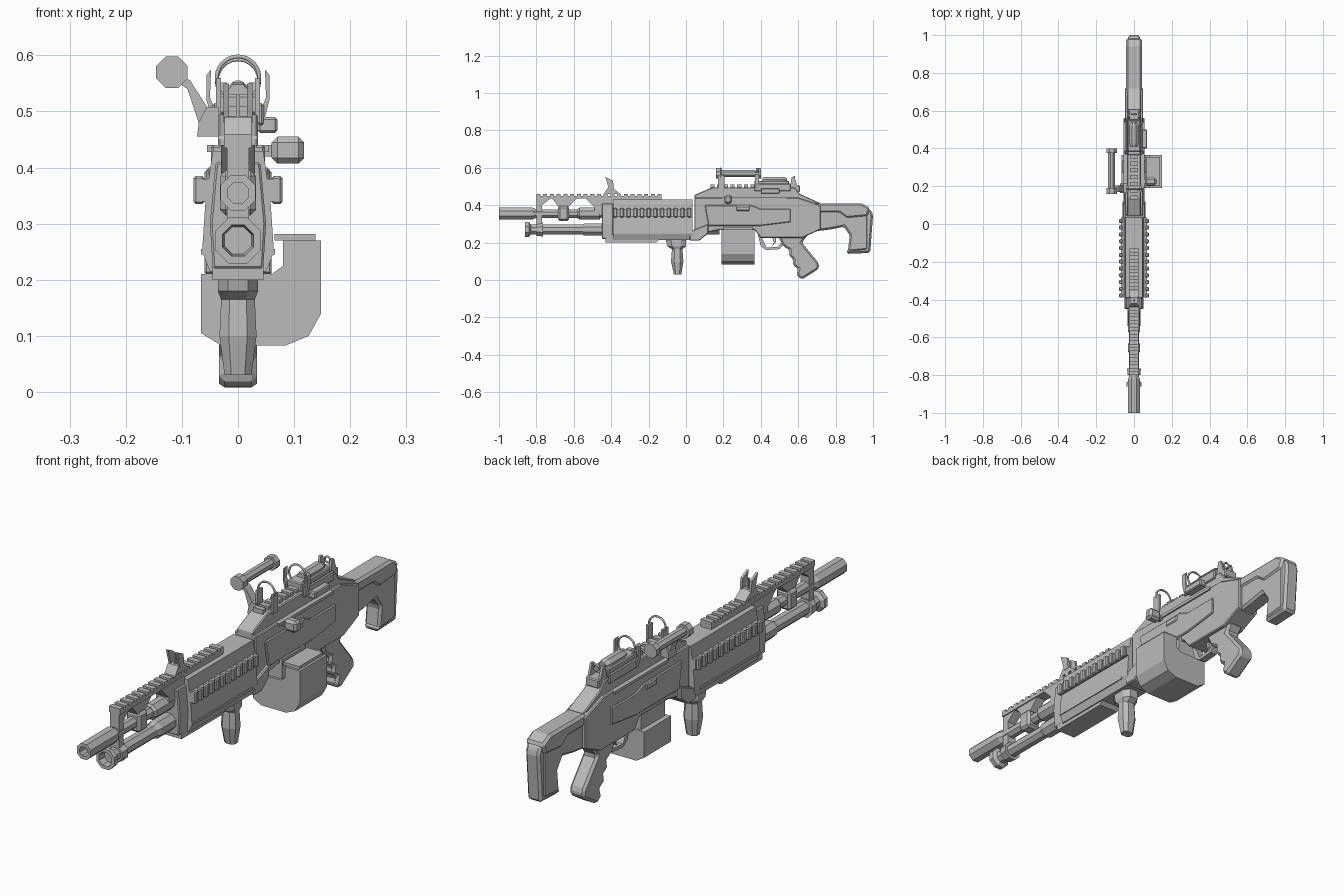
import bpy, bmesh, math

if "Cube" in bpy.data.objects:
    bpy.data.objects.remove(bpy.data.objects["Cube"], do_unlink=True)

metal = bpy.data.materials.new("grey metal")
metal.use_nodes = True
metal.diffuse_color = (.5, .5, .5, 1)
metal.node_tree.nodes["Principled BSDF"].inputs["Base Color"].default_value = metal.diffuse_color

# Shared levels and stations along the length
BORE, TUBE, SIDE = .355, .27, .36
MUZZLE, GUARD_FRONT, GUARD_BACK, BUTT = -1, -.39, .035, 1
RAIL_FRONT, RAIL_BACK, RAIL_TOP = -.8, -.13, .46
COVER_TOP, RECEIVER_FRONT, RECEIVER_BACK = .495, .045, .72
MAG_FRONT, MAG_BACK = .19, .365
HANDLE_FRONT, HANDLE_BACK = .16, .4
FINE, SOFT = .004, .01


def add_object(name, data):
    obj = bpy.data.objects.new(name, data)
    bpy.context.collection.objects.link(obj)
    data.materials.append(metal)
    return obj


def loft(name, rings, chamfer=None, mirror=False):
    """Skin closed rings of points, cap both ends, then chamfer and mirror."""
    bm = bmesh.new()
    loops = [[bm.verts.new(point) for point in ring] for ring in rings]
    for near, far in zip(loops, loops[1:]):
        for i in range(len(near)):
            bm.faces.new((near[i - 1], near[i], far[i], far[i - 1]))
    bm.faces.new(loops[0])
    bm.faces.new(loops[-1])
    bmesh.ops.recalc_face_normals(bm, faces=bm.faces)
    mesh = bpy.data.meshes.new(name)
    bm.to_mesh(mesh)
    bm.free()
    obj = add_object(name, mesh)
    if chamfer:
        modifier = obj.modifiers.new("chamfer", 'BEVEL')
        modifier.width = chamfer
        modifier.segments = 1
    if mirror:
        obj.modifiers.new("mirror", 'MIRROR')
    return obj


def plate(name, profile, outer, inner=None, **finish):
    """Side profile of (y, z) points, extruded across x."""
    start = -outer if inner is None else inner
    return loft(name, [[(x, y, z) for y, z in profile] for x in (start, outer)], **finish)


def block(name, y, z, outer, inner=None, **finish):
    (front, back), (low, high) = y, z
    profile = [(front, low), (back, low), (back, high), (front, high)]
    return plate(name, profile, outer, inner, **finish)


def bar(name, section, y, **finish):
    """Front section of (x, z) points, extruded along y."""
    return loft(name, [[(x, station, z) for x, z in section] for station in y], **finish)


def symmetric(half):
    return half + [(-x, z) for x, z in reversed(half)]


def lathe(name, stations, z, x=0, sides=8):
    """Faceted tube along y from (y, radius) stations."""
    angles = [math.tau * (i + .5) / sides for i in range(sides)]
    return loft(name, [[(x + radius * math.cos(a), y, z + radius * math.sin(a)) for a in angles]
                       for y, radius in stations])


def hoop(name, y, z, radius, gap=0):
    """Thin upright band, left open at the bottom by the gap in degrees."""
    curve = bpy.data.curves.new(name, 'CURVE')
    curve.dimensions = '3D'
    curve.bevel_depth = FINE
    curve.bevel_resolution = 1
    spline = curve.splines.new('POLY')
    steps = 20
    spline.points.add(steps)
    for i, point in enumerate(spline.points):
        angle = math.radians(gap / 2 + (360 - gap) * i / steps)
        point.co = (radius * math.sin(angle), y, z - radius * math.cos(angle), 1)
    add_object(name, curve)


def teeth(name, y, z, outer, inner=None, step=.036, **finish):
    """Row of equal blocks with gaps between them."""
    front, back = y
    tooth = block(name, (front, front + step * .6), z, outer, inner, **finish)
    array = tooth.modifiers.new("row", 'ARRAY')
    array.use_relative_offset = False
    array.use_constant_offset = True
    array.constant_offset_displace = (0, step, 0)
    array.count = round((back - front) / step)


def octagon(half_x, centre_y, half_y, z):
    corners = [(1, .5), (.5, 1), (-.5, 1), (-1, .5), (-1, -.5), (-.5, -1), (.5, -1), (1, -.5)]
    return [(half_x * u, centre_y + half_y * v, z) for u, v in corners]


# Barrel and the tube below it
lathe("barrel", [(MUZZLE + .04, .02), (MUZZLE, .02), (MUZZLE, .034), (RAIL_FRONT - .02, .034),
                 (RAIL_FRONT, .024), (GUARD_FRONT, .024)], BORE)
lathe("barrel_band", [(-.58, .026), (-.57, .034), (-.46, .034)], BORE)
block("barrel_clamp", (-.685, -.625), (BORE - .04, BORE + .04), .032, chamfer=SOFT)
lathe("lower_tube", [(-.83, .026), (-.86, .03), (-.86, .044), (-.84, .044), (-.83, .028),
                     (GUARD_FRONT, .028)], TUBE)
lathe("lower_collar", [(RAIL_FRONT, .036), (-.765, .04)], TUBE)
lathe("lower_sleeve", [(-.56, .028), (-.54, .036), (GUARD_FRONT, .036)], TUBE)

# Top rail, its supports and the front sight
block("top_rail", (RAIL_FRONT, RAIL_BACK), (.435, .45), .025)
teeth("top_rail_tooth", (RAIL_FRONT, RAIL_BACK), (.445, RAIL_TOP), .025)
plate("front_bracket", [(RAIL_FRONT, .44), (RAIL_FRONT, TUBE), (-.77, TUBE), (-.77, .4), (-.72, .44)], .02)
plate("middle_bracket", [(-.72, .44), (-.68, .39), (-.63, .39), (-.58, .44)], .02)
plate("rear_bracket", [(-.54, .44), (-.49, .39), (-.49, BORE), (GUARD_FRONT, BORE), (GUARD_FRONT, .44)], .03)
plate("front_sight_base", [(-.44, RAIL_TOP), (-.42, .49), (GUARD_FRONT, .49), (-.35, RAIL_TOP)], .024)
block("front_sight_pin", (-.41, -.4), (.48, .53), FINE)
plate("front_sight_ear", [(-.43, .55), (-.41, .48), (-.385, .48), (GUARD_FRONT, .53)], .026, .016, mirror=True)

# Hand guard with side rails
bar("hand_guard", symmetric([(.045, .43), (.058, .34), (.064, .25), (.05, .215)]), (GUARD_FRONT, GUARD_BACK))
bar("guard_collar", symmetric([(.04, .41), (.05, .3), (.045, .22)]), (-.45, GUARD_FRONT), chamfer=FINE)
plate("guard_floor", [(-.43, .24), (-.43, .2), (-.16, .2), (-.14, .22), (GUARD_BACK, .22), (GUARD_BACK, .24)], .045)
block("guard_top", (GUARD_FRONT, RAIL_BACK), (.42, .442), .024)
block("side_rail", (GUARD_FRONT, GUARD_BACK), (SIDE - .02, SIDE + .02), .068, .05, mirror=True)
teeth("side_rail_tooth", (GUARD_FRONT, GUARD_BACK), (SIDE - .025, SIDE + .025), .079, .06,
      chamfer=FINE, mirror=True)
block("guard_rib", (GUARD_FRONT, 0), (.245, .255), .066, .05, mirror=True)

# Vertical fore grip
loft("fore_grip", [octagon(.024, -.045, .02, .03), octagon(.033, -.047, .033, .1),
                   octagon(.03, -.047, .028, .165), octagon(.036, -.05, .05, .18),
                   octagon(.036, -.055, .055, .22)])

# Receiver body, cover and side details
plate("receiver", [(RECEIVER_FRONT, .44), (RECEIVER_FRONT, .24), (MAG_FRONT, TUBE), (MAG_BACK, TUBE), (.4, .225),
                   (.62, .225), (RECEIVER_BACK, TUBE), (RECEIVER_BACK, .4), (.6, .44)], .048, chamfer=FINE)
plate("receiver_nose", [(.02, .26), (.02, .21), (.07, .21), (.12, .25), (.12, .3)], .06, chamfer=FINE)
lathe("hinge", [(.1, .03), (.18, .03)], TUBE)
plate("top_cover", [(RECEIVER_FRONT, .42), (RECEIVER_FRONT, .455), (.14, COVER_TOP), (.58, COVER_TOP),
                    (.61, RAIL_TOP), (RECEIVER_BACK, .41), (.6, .4)], .036, chamfer=FINE)
plate("body_panel", [(.12, .29), (.1, .4), (.35, .4), (.4, .38), (.56, .38), (.56, .31), (.4, .29)],
      .056, .045, chamfer=FINE, mirror=True)
block("body_slot", (.27, .34), (.37, .395), .06, .05, chamfer=FINE, mirror=True)
block("body_ledge", (MAG_FRONT, .54), (.428, .44), .055, .04, mirror=True)

# Charging handle
block("charging_arm", (.215, .235), (.42, .44), .065, .04)
block("charging_knob", (.205, .245), (.407, .455), .118, .06, chamfer=SOFT)

# Box magazine hung to one side
bar("magazine", [(-.066, .21), (-.066, .105), (-.03, .083), (.085, .083), (.126, .1), (.148, .14),
                 (.148, TUBE), (.08, TUBE), (.08, .225), (.06, .21)], (MAG_FRONT, MAG_BACK))
block("magazine_lid", (MAG_FRONT + SOFT, MAG_BACK - SOFT), (TUBE, .282), .138, .065)
block("magazine_well", (MAG_FRONT + SOFT, MAG_BACK - SOFT), (.2, .29), .06, -.045)

# Trigger group and pistol grip
plate("trigger_guard", [(.385, .24), (.4, .18), (.43, .16), (.5, .165), (.53, .2), (.52, .21), (.49, .178),
                        (.43, .173), (.4, .24)], .016)
plate("trigger", [(.46, .23), (.47, .2), (.455, .175), (.48, .2), (.48, .23)], .007)
plate("pistol_grip", [(.49, .24), (.52, .18), (.555, .16), (.55, .13), (.575, .11), (.57, .08), (.6, .06),
                      (.59, .025), (.62, .003), (.71, .06), (.71, .09), (.62, .2), (.65, .24)], .034, chamfer=SOFT)

# Stock with cheek rest and butt pad
plate("stock", [(.6, .25), (.6, .42), (.7, .41), (.93, .4), (.975, .37), (.975, .16), (.865, .15),
                (.875, .24), (.845, .285), (.77, TUBE)], .035, chamfer=SOFT)
plate("cheek_rest", [(.7, SIDE), (.7, .41), (.94, .41), (.985, .385), (.97, .34), (.86, .33), (.82, SIDE)],
      .042, chamfer=SOFT)
plate("butt_pad", [(.955, .38), (.985, .38), (BUTT, .35), (.985, .145), (.86, .14), (.86, .165), (.95, .17)],
      .032, chamfer=SOFT)

# Carry handle folded to the side
bar("handle_foot", [(-.035, .455), (-.073, .455), (-.07, .48), (-.056, .508), (-.035, .508)], (.165, .215))
bar("handle_arm", [(-.07, .48), (-.05, .5), (-.085, .555), (-.115, .575), (-.12, .56), (-.09, .54)], (.17, .205))
lathe("carry_handle", [(HANDLE_FRONT, .03), (.19, .03), (.19, .02), (.375, .02), (.375, .03), (HANDLE_BACK, .03)],
      .57, -.118)

# Receiver rail, optic and rear sight
teeth("receiver_rail_tooth", (.13, .56), (COVER_TOP - FINE, .51), .022)
block("sight_leg", (.17, .205), (.48, .56), .039, .03, mirror=True)
hoop("front_ring", .185, .56, .038, gap=120)
block("optic_body", (MAG_BACK, .55), (COVER_TOP, .53), .034, chamfer=FINE)
lathe("optic_tube", [(.41, .022), (.43, .026), (.52, .026), (.54, .018)], .528)
hoop("optic_ring", .385, .555, .038)
bar("optic_guard", [(.036, .49), (.048, .49), (.056, .52), (.056, .565), (.048, .575), (.05, .525)],
    (.37, .39), mirror=True)
block("optic_rail", (MAG_BACK, .56), (.475, .515), .046, .035, chamfer=FINE, mirror=True)
block("optic_lamp", (.4, .5), (.462, .49), .07, .035, chamfer=FINE)
block("rear_sight_base", (.55, .61), (.47, .505), .03, chamfer=FINE)
plate("rear_sight_wing", [(.555, .49), (.6, .49), (.58, .552), (.565, .552)], .03, .02, mirror=True)
hoop("rear_aperture", .58, .54, .012)
